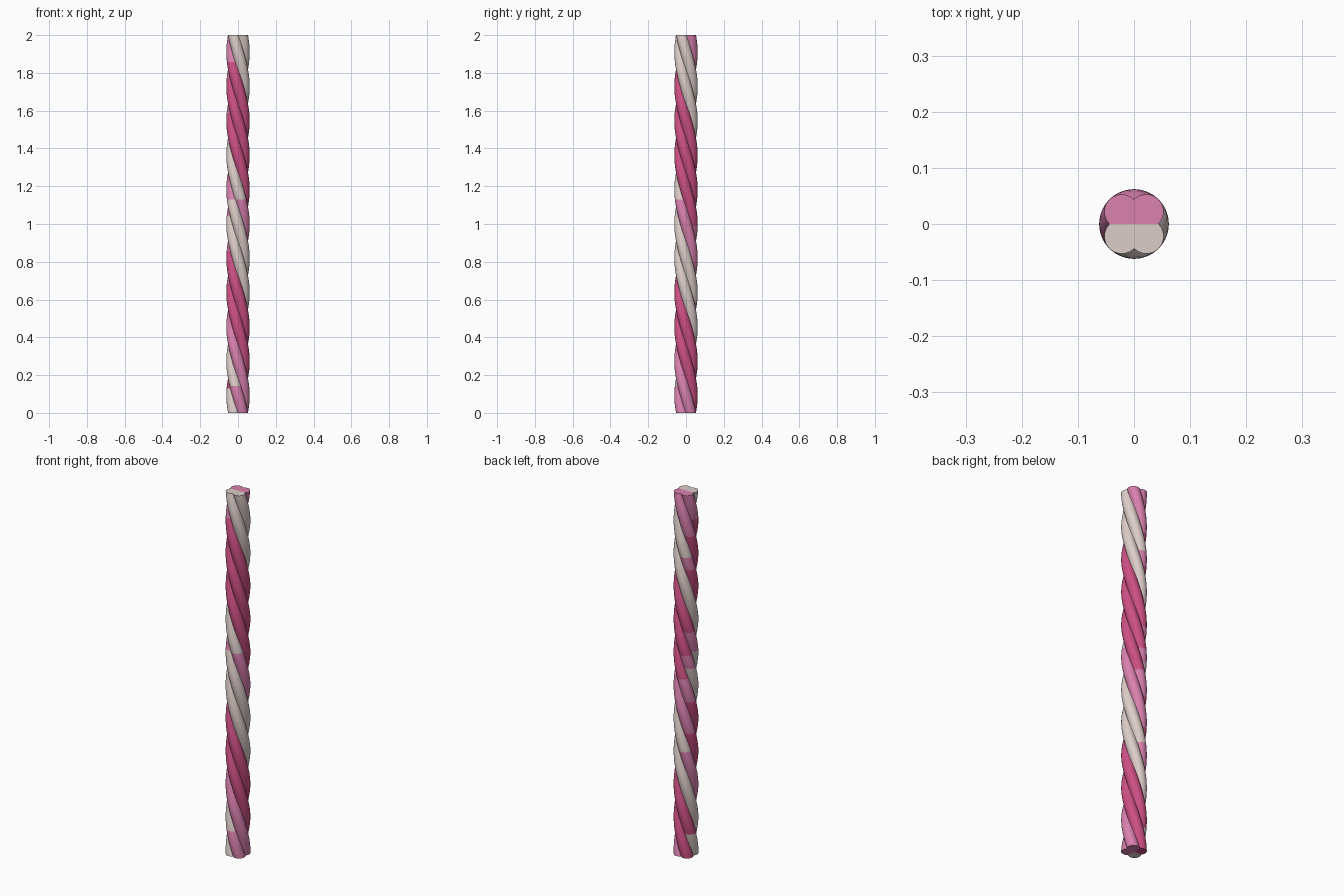
import bpy
import bmesh
from math import cos, sin, sqrt, radians, tau

cube = bpy.data.objects.get("Cube")
if cube:
    bpy.data.objects.remove(cube, do_unlink=True)

HEIGHT, PITCH = 2.0, 0.727
OFFSET, RADIUS = 0.031, 0.031  # strand centre line and strand thickness
RINGS, SEGS = 140, 10
PALE, PINK, ROSE = range(3)


def make_material(name, rgb):
    mat = bpy.data.materials.new(name)
    mat.use_nodes = True
    mat.diffuse_color = (*rgb, 1)
    mat.node_tree.nodes["Principled BSDF"].inputs["Base Color"].default_value = (*rgb, 1)
    return mat


materials = [
    make_material("pale_blush", (0.72, 0.61, 0.58)),
    make_material("soft_pink", (0.70, 0.22, 0.43)),
    make_material("deep_rose", (0.61, 0.08, 0.23)),
]


def make_strand(name, quarter, bands):
    """One quarter of the rope: a round lobe twisting around the z axis.
    bands lists (colour, lower end) from the top down."""
    bm = bmesh.new()
    rings = []
    for i in range(RINGS + 1):
        z = HEIGHT * i / RINGS
        middle = tau * ((HEIGHT - z) / PITCH + (1.5 - quarter) / 4)
        ring = []
        for j in range(SEGS + 1):
            t = (j / SEGS - 0.5) * tau / 4
            r = OFFSET * cos(t) + sqrt(RADIUS ** 2 - (OFFSET * sin(t)) ** 2)
            ring.append(bm.verts.new((r * cos(middle + t), r * sin(middle + t), z)))
        rings.append(ring)
    for low, high in zip(rings, rings[1:]):
        z = (low[0].co.z + high[0].co.z) / 2
        colour = next(c for c, end in bands if z > end)
        for j in range(SEGS):
            face = bm.faces.new((low[j], low[j + 1], high[j + 1], high[j]))
            face.material_index = colour
    # Flat cut ends
    top = bm.faces.new([bm.verts.new((0, 0, HEIGHT))] + rings[-1])
    top.material_index = bands[0][0]
    bottom = bm.faces.new([bm.verts.new((0, 0, 0))] + rings[0][::-1])
    bottom.material_index = bands[-1][0]

    mesh = bpy.data.meshes.new(name)
    bm.to_mesh(mesh)
    bm.free()
    for mat in materials:
        mesh.materials.append(mat)
    obj = bpy.data.objects.new(name, mesh)
    bpy.context.collection.objects.link(obj)
    bpy.ops.object.select_all(action="DESELECT")
    obj.select_set(True)
    bpy.context.view_layer.objects.active = obj
    bpy.ops.object.shade_smooth_by_angle(angle=radians(40))


# Four strands, each changing colour along its length
make_strand("back_left_strand", 0,
            [(PINK, 1.86), (ROSE, 1.24), (PINK, 1.13), (PALE, 0.59), (PINK, 0)])
make_strand("back_right_strand", 1,
            [(PINK, 1.77), (ROSE, 1.12), (PINK, 1.04), (PALE, 0.15), (PINK, 0)])
make_strand("front_right_strand", 2,
            [(PALE, 1.66), (PINK, 1.58), (ROSE, 0.98), (PINK, 0.86), (ROSE, 0.13), (PALE, 0)])
make_strand("front_left_strand", 3,
            [(PALE, 1.13), (PINK, 0.68), (ROSE, 0)])
